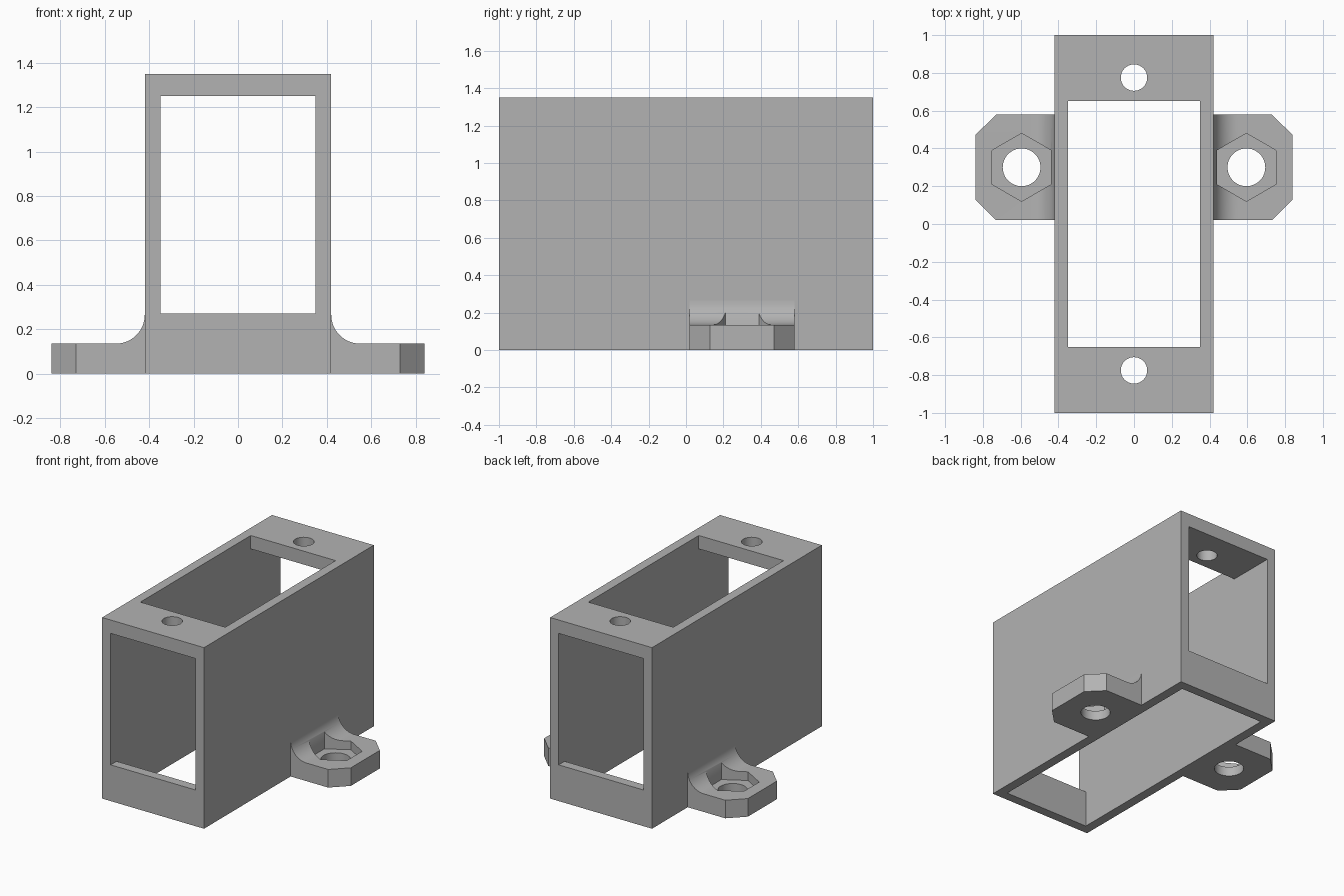
import bpy
import bmesh
from math import cos, sin, pi
from mathutils import Vector

if "Cube" in bpy.data.objects:
    bpy.data.objects.remove(bpy.data.objects["Cube"])

grey = bpy.data.materials.new("light_grey")
grey.use_nodes = True
GREY = (0.45, 0.45, 0.45, 1)
grey.diffuse_color = GREY
grey.node_tree.nodes["Principled BSDF"].inputs["Base Color"].default_value = GREY

HALF_W, HALF_L, HEIGHT, WALL = 0.42, 1.0, 1.35, 0.07
EAR_X, EAR_Y, EAR_TOP, FILLET = 0.595, 0.3, 0.135, 0.13


def prism(name, points, low, high, axis="z"):
    """Extrude a 2D outline along z, or an x-z outline along y."""
    bm = bmesh.new()
    place = (lambda p: (p[0], p[1], low)) if axis == "z" else (lambda p: (p[0], low, p[1]))
    face = bm.faces.new([bm.verts.new(place(p)) for p in points])
    grown = bmesh.ops.extrude_face_region(bm, geom=[face])["geom"]
    step = Vector((0, 0, high - low)) if axis == "z" else Vector((0, high - low, 0))
    bmesh.ops.translate(bm, vec=step, verts=[v for v in grown if isinstance(v, bmesh.types.BMVert)])
    bmesh.ops.recalc_face_normals(bm, faces=bm.faces)
    mesh = bpy.data.meshes.new(name)
    bm.to_mesh(mesh)
    bm.free()
    mesh.materials.append(grey)
    obj = bpy.data.objects.new(name, mesh)
    bpy.context.collection.objects.link(obj)
    return obj


def rect(x0, x1, y0, y1):
    return [(x0, y0), (x1, y0), (x1, y1), (x0, y1)]


def ring(cx, cy, radius, sides):
    """Regular outline with a corner pointing along +y."""
    angles = [pi / 2 + 2 * pi * i / sides for i in range(sides)]
    return [(cx + radius * cos(a), cy + radius * sin(a)) for a in angles]


def combine(target, tool, operation="DIFFERENCE"):
    """Apply a boolean and throw the tool away."""
    tool.hide_render = True
    bpy.context.view_layer.objects.active = target
    mod = target.modifiers.new("cut", "BOOLEAN")
    mod.operation, mod.solver, mod.object = operation, "EXACT", tool
    bpy.ops.object.modifier_apply(modifier=mod.name)
    bpy.data.objects.remove(tool)


def finish(obj):
    bpy.ops.object.select_all(action="DESELECT")
    obj.select_set(True)
    bpy.context.view_layer.objects.active = obj
    bpy.ops.object.shade_smooth_by_angle(angle=pi / 6)


# Housing: open-bottomed box with a top window and end windows
inner = HALF_W - WALL
end = HALF_L - WALL
housing = prism("housing", rect(-HALF_W, HALF_W, -HALF_L, HALF_L), 0, HEIGHT)
combine(housing, prism("cavity", rect(-inner, inner, -end, end), -0.1, 1.25))
combine(housing, prism("top_window", rect(-inner, inner, -0.65, 0.65), 1.1, 1.5))
combine(housing, prism("end_windows", rect(-inner, inner, 0.27, 1.25), -1.2, 1.2, "y"))

# Screw holes in the top plate
for y in (-0.775, 0.775):
    combine(housing, prism("screw_hole", ring(0, y, 0.07, 40), 1.1, 1.5))
finish(housing)

# Mounting ears: filleted side profile trimmed to a chamfered plan
for side, name in ((1, "left_ear"), (-1, "right_ear")):
    arc = [(HALF_W + FILLET - FILLET * sin(a), EAR_TOP + FILLET - FILLET * cos(a))
           for a in (pi / 2 * i / 14 for i in range(15))]
    profile = [(HALF_W, 0), (0.84, 0), (0.84, EAR_TOP)] + arc
    ear = prism(name, [(side * x, z) for x, z in profile], 0.02, 0.58, "y")
    plan = [(0.3, -0.1), (0.61, -0.1), (0.73, 0.02), (0.84, 0.13),
            (0.84, 0.47), (0.73, 0.58), (0.61, 0.7), (0.3, 0.7)]
    plan = [(side * (x + (0.0005 if x == 0.84 else 0)), y) for x, y in plan]
    combine(ear, prism("plan", plan, -0.1, 0.5), "INTERSECT")
    # Nut pocket and bolt hole
    combine(ear, prism("nut_pocket", ring(side * EAR_X, EAR_Y, 0.18, 6), 0.07, 0.5))
    combine(ear, prism("bolt_hole", ring(side * EAR_X, EAR_Y, 0.1, 48), -0.1, 0.5))
    finish(ear)
